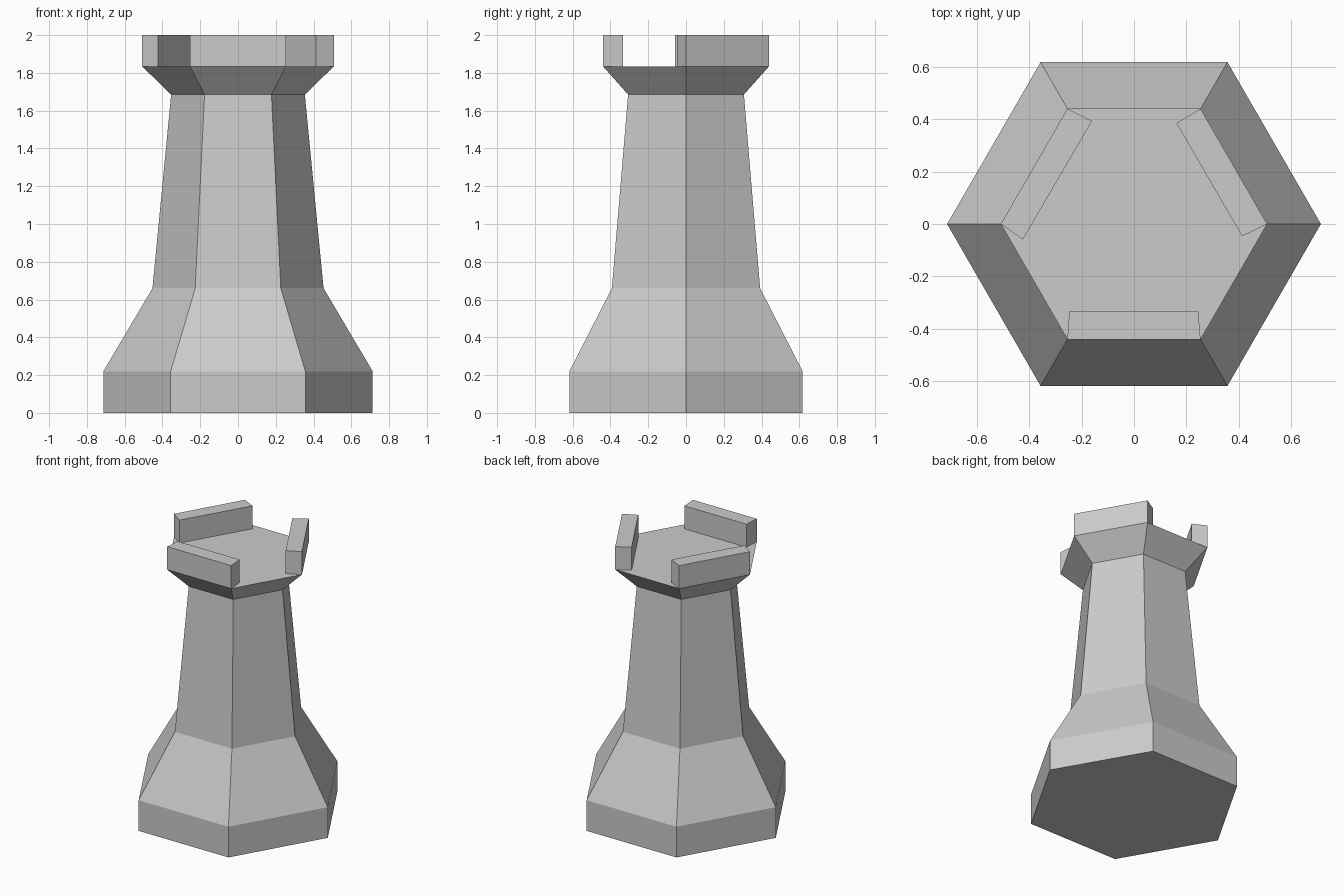
import bpy, bmesh
from math import cos, sin, pi

if "Cube" in bpy.data.objects:
    bpy.data.objects.remove(bpy.data.objects["Cube"])


def make_object(name, bm):
    bmesh.ops.recalc_face_normals(bm, faces=bm.faces)
    mesh = bpy.data.meshes.new(name)
    bm.to_mesh(mesh)
    bm.free()
    obj = bpy.data.objects.new(name, mesh)
    bpy.context.collection.objects.link(obj)
    return obj


def hexagon(r):
    return [(r * cos(k * pi / 3), r * sin(k * pi / 3)) for k in range(6)]


# Tower profile: (radius to corner, height)
PROFILE = [(0.713, 0), (0.713, 0.22), (0.453, 0.66), (0.354, 1.685), (0.508, 1.835)]
FLOOR_Z, TOP_Z = 1.835, 2.0
rim = hexagon(PROFILE[-1][0])

# Inner corners of the three wall blocks, keyed by the rim side they stand on
INNER = {
    0: [(0.412, -0.047), (0.162, 0.385)],
    2: [(-0.160, 0.393), (-0.424, -0.059)],
    4: [(-0.247, -0.333), (0.245, -0.333)],
}

# Hexagonal tower body
bm = bmesh.new()
rings = [[bm.verts.new((x, y, z)) for x, y in hexagon(r)] for r, z in PROFILE]
bm.faces.new(rings[0][::-1])
for low, high in zip(rings, rings[1:]):
    for k in range(6):
        n = (k + 1) % 6
        bm.faces.new((low[k], low[n], high[n], high[k]))

# Platform floor, running round the wall blocks
floor = []
for k in range(6):
    floor.append(rings[-1][k])
    floor += [bm.verts.new((x, y, FLOOR_Z)) for x, y in INNER.get(k, [])]
bm.faces.new(floor)
make_object("tower_body", bm)

# Battlement blocks, open underneath where they meet the platform
for i, (k, (a, b)) in enumerate(INNER.items()):
    outline = [rim[k], rim[k + 1], b, a]
    bm = bmesh.new()
    low = [bm.verts.new((x, y, FLOOR_Z)) for x, y in outline]
    high = [bm.verts.new((x, y, TOP_Z)) for x, y in outline]
    bm.faces.new(high)
    for j in range(4):
        n = (j + 1) % 4
        bm.faces.new((low[j], low[n], high[n], high[j]))
    make_object(f"battlement_{i + 1}", bm)
